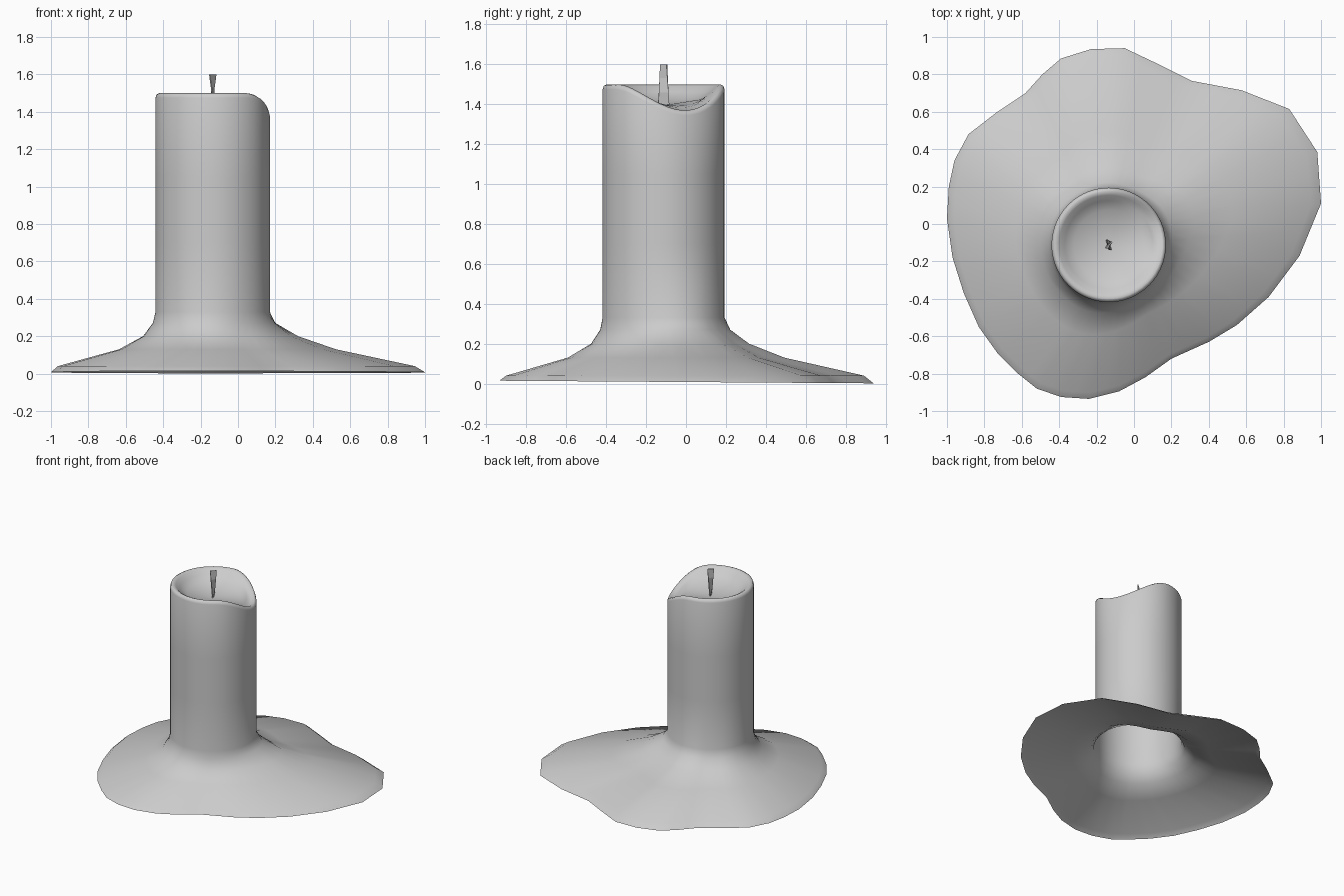
import bpy, bmesh, math

if "Cube" in bpy.data.objects:
    bpy.data.objects.remove(bpy.data.objects["Cube"])

CX, CY, R = -0.135, -0.112, 0.306   # candle axis and radius

# Outline of the melted wax puddle, seen from above
OUTLINE = [(1, .11), (.98, .385), (.83, .615), (.575, .715), (.31, .765), (.14, .85),
           (-.05, .94), (-.23, .935), (-.39, .885), (-.49, .80), (-.58, .70), (-.73, .60),
           (-.885, .48), (-.96, .34), (-.99, .2), (-1, .03), (-.97, -.18), (-.91, -.37),
           (-.83, -.55), (-.73, -.69), (-.62, -.80), (-.52, -.88), (-.39, -.925),
           (-.24, -.935), (-.08, -.895), (.06, -.82), (.2, -.72), (.4, -.63), (.55, -.54),
           (.72, -.39), (.885, -.17)]


def rim_height(a):
    """Rim is level except for a smooth dip on the right side."""
    d = (math.degrees(a) - 22 + 180) % 360 - 180
    if abs(d) > 75:
        return 1.5
    return 1.5 - 0.065 * (1 + math.cos(math.pi * d / 75))


def column(x, y):
    """Vertical profile from puddle edge, up the candle, into the bowl."""
    a = math.atan2(y - CY, x - CX)
    span = math.hypot(x - CX, y - CY) - R
    top = rim_height(a)
    profile = [(R + span, 0.008 - 0.007 * y),
               (R + span * 0.935, 0.04),
               (R + span * (0.2 + 0.27 * span), 0.13),
               (R + span * 0.22 * span, 0.2),
               (R + span * 0.05 * span, 0.27),
               (R, 0.33), (R, 0.7), (R, 1.05),
               (R, top - 0.025), (R - 0.006, top - 0.007), (R - 0.02, top),
               (R - 0.04, top - 0.01),
               (R - 0.07, top + (1.405 - top) * 0.4),
               (R - 0.12, top + (1.40 - top) * 0.75)]
    return [(CX + r * math.cos(a), CY + r * math.sin(a), z) for r, z in profile]


def finish(bm, name, smooth):
    me = bpy.data.meshes.new(name)
    bm.to_mesh(me)
    bm.free()
    for p in me.polygons:
        p.use_smooth = smooth
    ob = bpy.data.objects.new(name, me)
    bpy.context.collection.objects.link(ob)
    return ob


# Candle with puddle: one open-bottomed skin, with a midpoint column per outline edge
points = []
for i, p in enumerate(OUTLINE):
    q = OUTLINE[(i + 1) % len(OUTLINE)]
    points += [p, ((p[0] + q[0]) / 2, (p[1] + q[1]) / 2)]

bm = bmesh.new()
cols = [[bm.verts.new(c) for c in column(*p)] for p in points]
centre = bm.verts.new((CX, CY, 1.395))
for i, c in enumerate(cols):
    n = cols[(i + 1) % len(cols)]
    for j in range(len(c) - 1):
        bm.faces.new((c[j], n[j], n[j + 1], c[j + 1]))
    bm.faces.new((c[-1], n[-1], centre))
finish(bm, "melted_candle", True)

# Wick: a thin twisted ribbon
bm = bmesh.new()
rings = []
for t in (0, 0.33, 0.67, 1):
    dx, dy = -0.013 + 0.031 * t, 0.028 - 0.012 * t
    z, k = 1.39 + 0.21 * t, 0.003
    ln = math.hypot(dx, dy)
    nx, ny = -dy / ln * k, dx / ln * k
    rings.append([bm.verts.new((CX + s * dx + e * nx, CY + s * dy + e * ny, z))
                  for s, e in ((1, 1), (-1, 1), (-1, -1), (1, -1))])
for a, b in zip(rings, rings[1:]):
    for i in range(4):
        bm.faces.new((a[i], a[(i + 1) % 4], b[(i + 1) % 4], b[i]))
bm.faces.new(rings[0][::-1])
bm.faces.new(rings[-1])
bmesh.ops.recalc_face_normals(bm, faces=bm.faces)
finish(bm, "wick", False)
